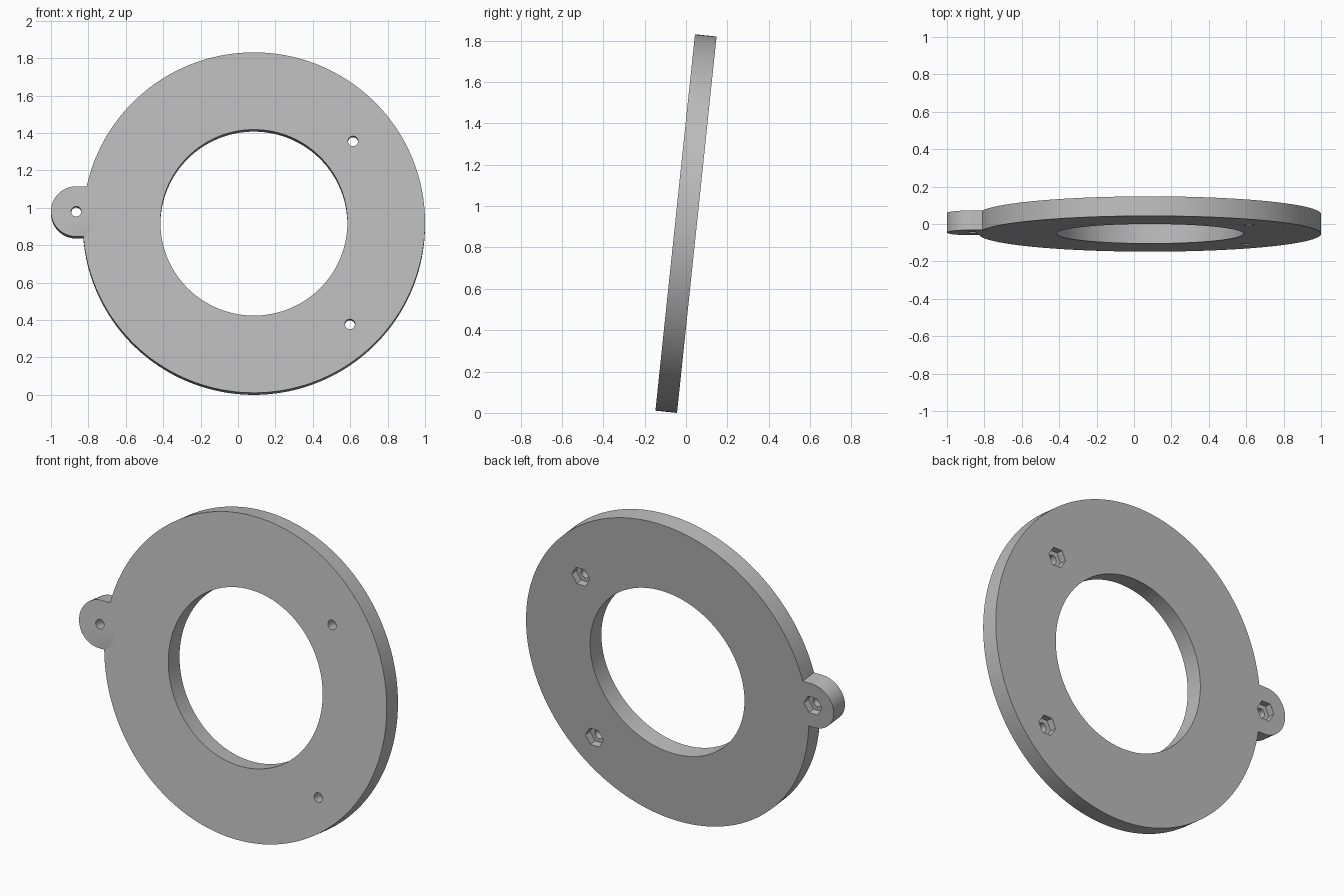
import bpy, math
from mathutils import Matrix, Vector

if "Cube" in bpy.data.objects:
    bpy.data.objects.remove(bpy.data.objects["Cube"], do_unlink=True)

THICK = 0.105
TILT = math.radians(-6)
CENTRE = Vector((0.085, 0, 0.9155))
EAR = (-0.95, 0.06)
EAR_R = 0.135
BOLTS = [EAR, (0.53, 0.438), (0.513, -0.546)]
NUT_DEPTH = 0.042

grey = bpy.data.materials.new("plain grey")
grey.use_nodes = True
colour = (0.5, 0.5, 0.5, 1)
grey.diffuse_color = colour
grey.node_tree.nodes["Principled BSDF"].inputs["Base Color"].default_value = colour


def cylinder(name, x, z, radius, depth, y=0, sides=64):
    """Cylinder whose axis runs front to back."""
    bpy.ops.mesh.primitive_cylinder_add(vertices=sides, radius=radius, depth=depth)
    ob = bpy.context.object
    ob.name = name
    ob.data.transform(Matrix.Translation((x, y, z)) @ Matrix.Rotation(math.pi / 2, 4, 'X'))
    return ob


def box(name, x, z, width, height, depth):
    bpy.ops.mesh.primitive_cube_add(size=1)
    ob = bpy.context.object
    ob.name = name
    ob.data.transform(Matrix.Translation((x, 0, z)) @ Matrix.Diagonal((width, depth, height, 1)))
    return ob


def combine(target, other, operation):
    other.hide_render = True
    mod = target.modifiers.new(operation, 'BOOLEAN')
    mod.operation = operation
    mod.solver = 'EXACT'
    mod.object = other
    bpy.context.view_layer.objects.active = target
    bpy.ops.object.modifier_apply(modifier=mod.name)
    bpy.data.objects.remove(other, do_unlink=True)


# Disc with a rounded mounting ear on its right side
plate = cylinder("ring_plate", 0, 0, 0.915, THICK, sides=192)
neck = box("ear_neck", EAR[0] + 0.125, EAR[1], 0.25, 2 * EAR_R, THICK)
combine(plate, cylinder("ear_round", *EAR, EAR_R, THICK), 'UNION')
combine(plate, neck, 'UNION')

# Central opening
combine(plate, cylinder("opening", 0, 0, 0.5, 1, sides=128), 'DIFFERENCE')

# Bolt holes with hexagonal nut pockets in the back
for x, z in BOLTS:
    combine(plate, cylinder("bolt_hole", x, z, 0.027, 1, sides=32), 'DIFFERENCE')
    pocket = cylinder("nut_pocket", 0, 0, 0.058, 2 * NUT_DEPTH, sides=6)
    pocket.data.transform(Matrix.Translation((x, THICK / 2, z)) @ Matrix.Rotation(math.pi / 6, 4, 'Y'))
    combine(plate, pocket, 'DIFFERENCE')

# Lean the plate back and finish it
plate.data.transform(Matrix.Translation(CENTRE) @ Matrix.Rotation(TILT, 4, 'X'))
plate.data.materials.clear()
plate.data.materials.append(grey)
bpy.ops.object.select_all(action='DESELECT')
plate.select_set(True)
bpy.context.view_layer.objects.active = plate
bpy.ops.object.shade_smooth_by_angle(angle=math.radians(30))
